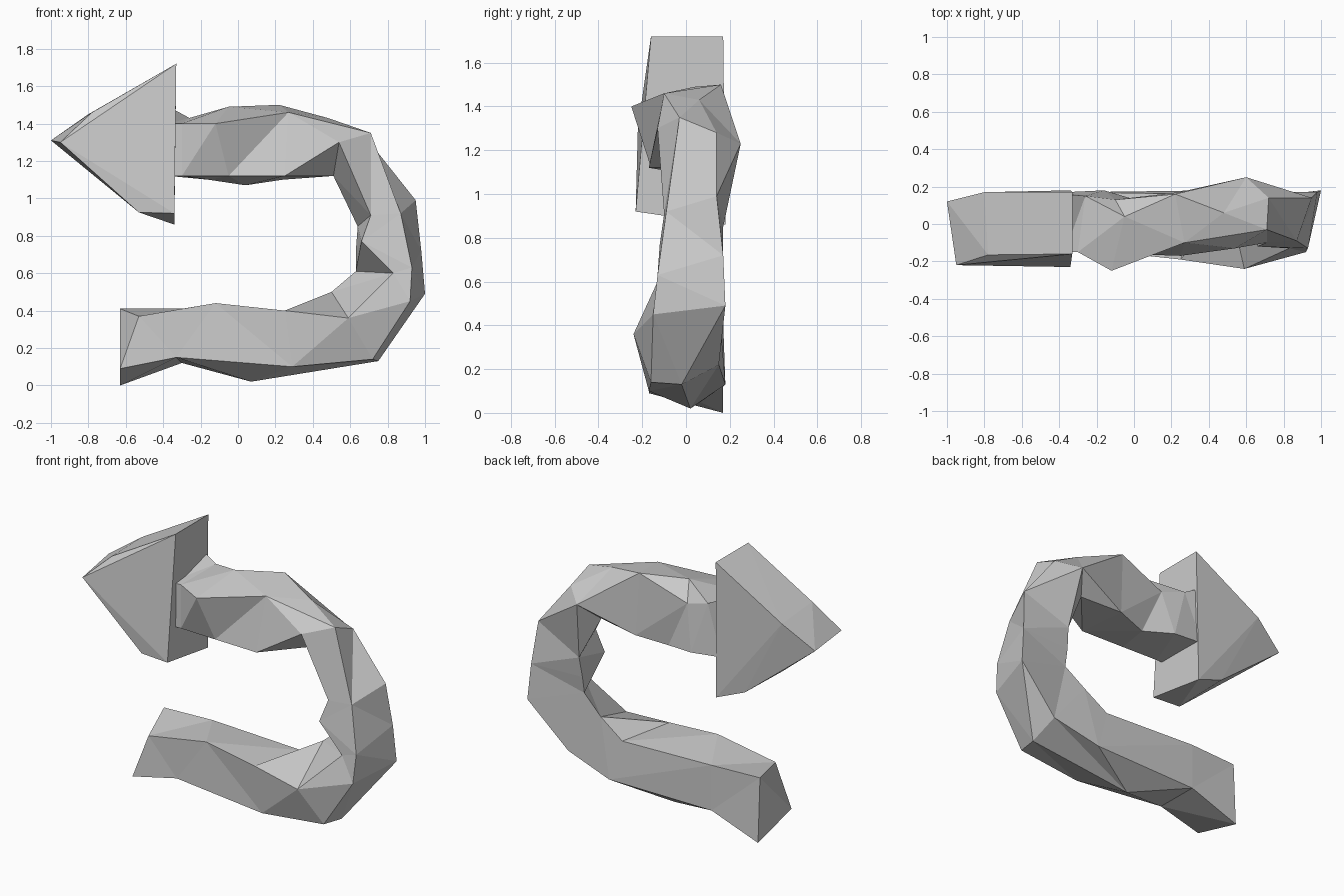
import bpy, bmesh
from mathutils import Vector

if "Cube" in bpy.data.objects:
    bpy.data.objects.remove(bpy.data.objects["Cube"])


def finish(bm, name):
    bmesh.ops.recalc_face_normals(bm, faces=bm.faces)
    mesh = bpy.data.meshes.new(name)
    bm.to_mesh(mesh)
    bm.free()
    obj = bpy.data.objects.new(name, mesh)
    bpy.context.collection.objects.link(obj)
    return obj


def split_at(bm, a, b, co):
    """Insert a corner at co on the edge between a and b."""
    _, v = bmesh.utils.edge_split(bm.edges.get((a, b)), a, 0.5)
    v.co = Vector(co)
    return v


def fan(bm, v):
    """Triangulate the faces with extra corners as a fan around v."""
    for f in list(v.link_faces):
        vs = list(f.verts)
        if len(vs) < 5:
            continue
        k = vs.index(v)
        vs = vs[k:] + vs[:k]
        bm.faces.remove(f)
        for p, q in zip(vs[1:], vs[2:]):
            bm.faces.new((v, p, q))


# Curved shaft sections from tail to head:
# outer front, inner front, inner back, outer back
sections = [
    [(-.63, -.17, .09), (-.53, -.15, .37), (-.63, .15, .41), (-.63, .17, 0)],
    [(-.33, -.15, .15), (-.12, -.15, .44), (-.30, .17, .41), (-.30, .17, .12)],
    [(.29, -.17, .10), (.25, -.19, .40), (.34, .16, .39), (.07, .02, .02)],
    [(.72, -.16, .14), (.59, -.24, .36), (.50, .15, .50), (.73, .15, .22)],
    [(.92, -.15, .45), (.83, -.13, .60), (.63, .13, .61), (1.0, .18, .49)],
    [(.93, -.13, .63), (.66, -.12, .77), (.63, .15, .72), (.98, .17, .72)],
    [(.87, -.09, .92), (.71, -.10, .91), (.64, .17, .85), (.95, .14, .99)],
    [(.71, -.03, 1.35), (.54, -.13, 1.30), (.51, .13, 1.12), (.72, .14, 1.28)],
    [(.27, -.10, 1.46), (.25, -.17, 1.12), (.24, .17, 1.10), (.22, .16, 1.50)],
    [(-.12, -.25, 1.40), (-.05, -.16, 1.12), (.04, .12, 1.07), (-.05, .04, 1.49)],
    [(-.30, -.15, 1.40), (-.30, -.15, 1.12), (-.16, .18, 1.10), (-.26, .15, 1.43)],
    [(-.37, -.15, 1.40), (-.37, -.15, 1.12), (-.37, .17, 1.12), (-.37, .16, 1.49)],
]
bm = bmesh.new()
rings = [[bm.verts.new(p) for p in s] for s in sections]
for a, b in zip(rings, rings[1:]):
    for i in range(4):
        j = (i + 1) % 4
        bm.faces.new((a[i], a[j], b[j], b[i]))
bm.faces.new(rings[0])
bm.faces.new(rings[-1])

# Extra corners: upper bend, lower bend, back of the tail, back near the head
extra = [
    split_at(bm, rings[7][2], rings[7][3], (.60, .25, 1.23)),
    split_at(bm, rings[7][3], rings[8][3], (.48, .06, 1.43)),
    split_at(bm, rings[3][0], rings[3][3], (.75, -.02, .13)),
    split_at(bm, rings[2][2], rings[2][3], (.42, .18, .13)),
    split_at(bm, rings[9][2], rings[9][3], (-.10, .13, 1.38)),
]
for v in extra:
    fan(bm, v)
bmesh.ops.triangulate(bm, faces=bm.faces[:], quad_method='SHORT_EDGE')
finish(bm, "curved_shaft")

# Faceted arrow head
head = [
    (-.95, -.22, 1.30), (-1.0, .12, 1.31),
    (-.78, -.165, 1.46), (-.80, .17, 1.45),
    (-.33, -.16, 1.72), (-.33, .17, 1.72),
    (-.53, -.22, .925), (-.53, .16, .935),
    (-.34, -.23, .92), (-.34, .18, .86),
]
bm = bmesh.new()
for p in head:
    bm.verts.new(p)
bmesh.ops.convex_hull(bm, input=bm.verts[:])
finish(bm, "arrow_head")
